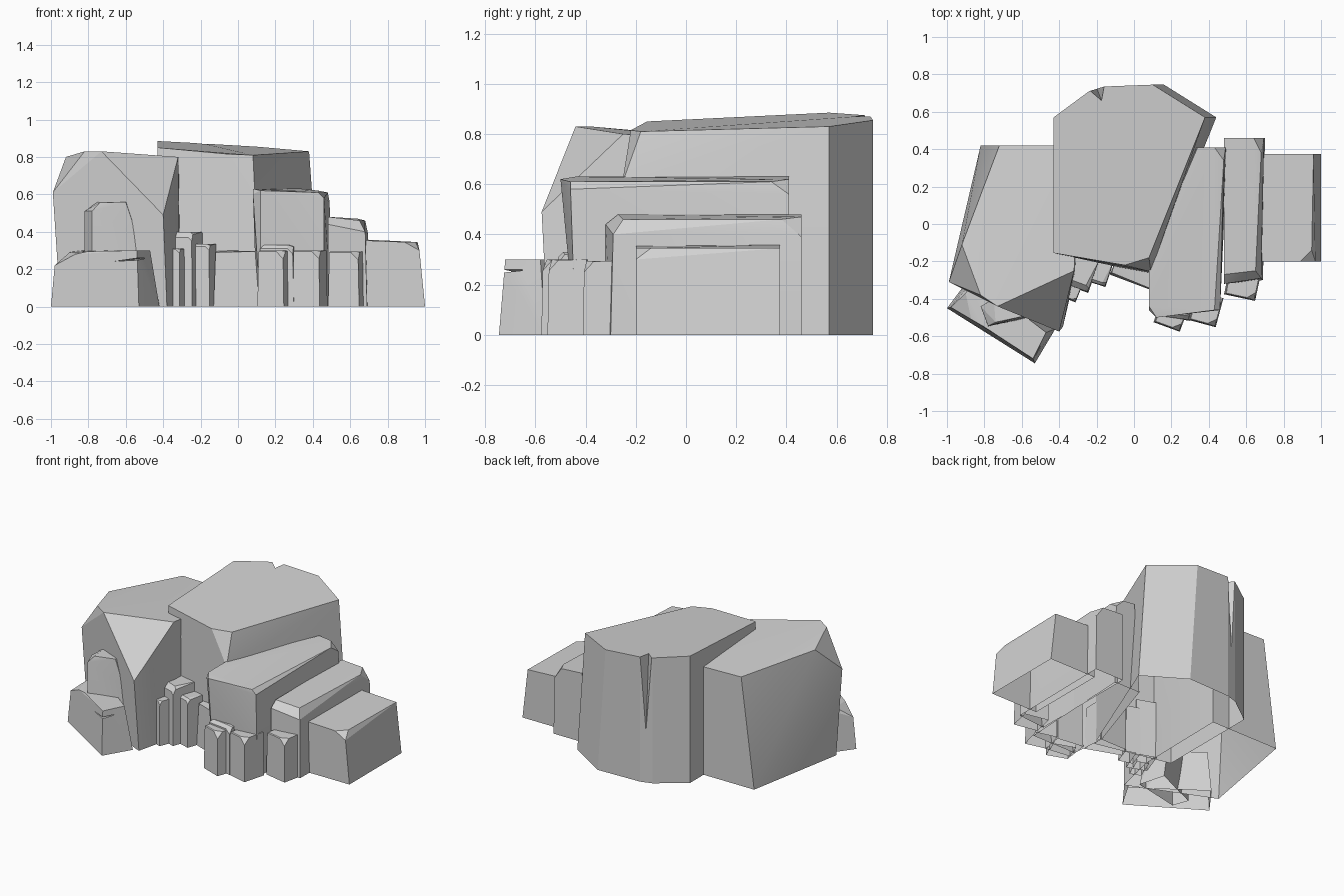
import bpy
import bmesh
import math
from mathutils import Matrix, Vector

default_cube = bpy.data.objects.get("Cube")
if default_cube:
    bpy.data.objects.remove(default_cube, do_unlink=True)

stone = bpy.data.materials.new("stone_grey")
stone.use_nodes = True
stone.diffuse_color = (0.65, 0.65, 0.65, 1)
stone.node_tree.nodes["Principled BSDF"].inputs["Base Color"].default_value = stone.diffuse_color


def hull_object(name, points):
    """Wrap a closed faceted solid around a few corner points."""
    bm = bmesh.new()
    for point in points:
        bm.verts.new(point)
    result = bmesh.ops.convex_hull(bm, input=bm.verts)
    unused = {v for v in result["geom_interior"] if isinstance(v, bmesh.types.BMVert)}
    bmesh.ops.delete(bm, geom=list(unused), context="VERTS")
    bmesh.ops.dissolve_limit(bm, angle_limit=math.radians(4), verts=bm.verts, edges=bm.edges)
    bmesh.ops.recalc_face_normals(bm, faces=bm.faces)
    mesh = bpy.data.meshes.new(name)
    bm.to_mesh(mesh)
    bm.free()
    mesh.materials.append(stone)
    obj = bpy.data.objects.new(name, mesh)
    bpy.context.collection.objects.link(obj)
    return obj


def select_only(obj):
    bpy.ops.object.select_all(action="DESELECT")
    obj.select_set(True)
    bpy.context.view_layer.objects.active = obj


def rock(name, base, top, notch=None):
    """Hull from a ground outline and raised corners, open underneath."""
    obj = hull_object(name, [(x, y, 0) for x, y in base] + top)
    select_only(obj)
    if notch:
        cutter = hull_object(name + "_cutter", notch)
        cutter.hide_render = True
        cut = obj.modifiers.new("notch", "BOOLEAN")
        cut.operation = "DIFFERENCE"
        cut.solver = "EXACT"
        cut.object = cutter
        bpy.ops.object.modifier_apply(modifier=cut.name)
        bpy.data.objects.remove(cutter, do_unlink=True)
    bm = bmesh.new()
    bm.from_mesh(obj.data)
    ground = [f for f in bm.faces if all(abs(v.co.z) < 0.001 for v in f.verts)]
    bmesh.ops.delete(bm, geom=ground, context="FACES")
    bm.to_mesh(obj.data)
    bm.free()
    bpy.ops.object.shade_smooth_by_angle(angle=math.radians(14))
    return obj


def pillar(name, x, y, width, depth, height, turn, lip=0.005, clip=0.04):
    """Small upright stone with a front lip and a clipped right corner."""
    spin = Matrix.Rotation(math.radians(turn), 3, "Z")
    half, deep = width / 2, depth / 2
    inner, front = half * 0.93, -deep * 0.95

    def place(u, v, z):
        corner = spin @ Vector((u, v, 0))
        return (x + corner.x, y + corner.y, z)

    base = [place(u, v, 0)[:2] for u in (-half, half) for v in (-deep, deep)]
    top = [place(u, deep, height) for u in (-inner, inner)]
    top += [place(-inner + lip, front + lip, height), place(-inner, front, height - lip)]
    top += [place(inner - clip, front + lip, height), place(inner - clip, front, height - lip)]
    top += [place(inner, front + clip, height - lip / 2), place(inner, front, height - lip - clip)]
    return rock(name, base, top)


# Tall central boulder with a crack in its back
rock("central_boulder",
     [(-0.43, -0.15), (0.1, -0.27), (0.44, 0.57), (0.16, 0.745),
      (-0.16, 0.735), (-0.24, 0.71), (-0.43, 0.57)],
     [(-0.43, -0.155, 0.85), (-0.05, -0.22, 0.815), (0.08, -0.18, 0.81),
      (0.09, -0.255, 0.6), (0.38, 0.57, 0.83), (0.1, 0.745, 0.855), (-0.16, 0.735, 0.87),
      (-0.24, 0.71, 0.875), (-0.43, 0.57, 0.885)],
     notch=[(-0.25, 0.72, 0.95), (-0.15, 0.76, 0.95), (-0.17, 0.65, 0.95), (-0.2, 0.73, 0.3)])

# Broad boulder on the right-hand side of the pile
rock("broad_boulder",
     [(-0.95, -0.3), (-0.38, -0.55), (-0.31, -0.25), (-0.3, 0.42), (-0.82, 0.42)],
     [(-0.99, -0.31, 0.61), (-0.92, -0.11, 0.8), (-0.82, -0.38, 0.83), (-0.73, -0.44, 0.83),
      (-0.4, -0.575, 0.49), (-0.32, -0.25, 0.8), (-0.3, 0.42, 0.75), (-0.72, 0.42, 0.76)])

# Low block in front of it, with a thin crack
rock("low_block",
     [(-1, -0.45), (-0.53, -0.745), (-0.42, -0.56), (-0.85, -0.25)],
     [(-0.98, -0.445, 0.22), (-0.87, -0.51, 0.28), (-0.8, -0.55, 0.295), (-0.54, -0.72, 0.3),
      (-0.47, -0.58, 0.3), (-0.85, -0.29, 0.3), (-0.9, -0.37, 0.29)],
     notch=[(-0.68, -0.65, 0.24), (-0.5, -0.75, 0.265), (-0.5, -0.75, 0.25), (-0.5, -0.62, 0.258)])

# Leaning slab between the two
rock("leaning_slab",
     [(-0.82, -0.44), (-0.78, -0.55), (-0.45, -0.48), (-0.5, -0.3)],
     [(-0.82, -0.44, 0.51), (-0.78, -0.545, 0.51), (-0.74, -0.525, 0.555),
      (-0.75, -0.4, 0.56), (-0.6, -0.495, 0.56), (-0.54, -0.49, 0.38), (-0.58, -0.3, 0.56)])

# Long stepped ledges descending to the left
rock("upper_ledge",
     [(0.12, -0.44), (0.46, -0.44), (0.5, 0.41), (0.3, 0.41), (0.1, -0.2)],
     [(0.08, -0.46, 0.6), (0.08, -0.44, 0.63), (0.12, -0.5, 0.62), (0.43, -0.46, 0.61),
      (0.46, -0.46, 0.58), (0.48, 0.34, 0.61), (0.49, 0.41, 0.56), (0.43, 0.41, 0.62),
      (0.34, 0.41, 0.63), (0.08, -0.2, 0.63)])
rock("middle_ledge",
     [(0.48, -0.32), (0.69, -0.3), (0.7, 0.46), (0.48, 0.46)],
     [(0.48, -0.32, 0.44), (0.48, -0.27, 0.48), (0.65, -0.25, 0.46), (0.68, -0.29, 0.4),
      (0.68, 0.38, 0.46), (0.695, 0.46, 0.39), (0.64, 0.46, 0.47), (0.48, 0.46, 0.48)])
rock("lower_ledge",
     [(0.64, -0.2), (1, -0.2), (1, 0.375), (0.64, 0.375)],
     [(0.64, -0.2, 0.355), (0.89, -0.2, 0.345), (0.95, -0.14, 0.345),
      (0.97, -0.2, 0.3), (0.96, 0.375, 0.345), (0.64, 0.375, 0.36)])

# Thin skirt against the foot of the central boulder
rock("foot_slab",
     [(-0.13, -0.27), (0.11, -0.36), (0.11, -0.2), (-0.1, -0.2)],
     [(-0.12, -0.26, 0.29), (0.1, -0.35, 0.295), (0.1, -0.2, 0.3), (-0.1, -0.2, 0.3)])

# Small pillars in the recess
pillar("recess_pillar_tall", -0.28, -0.26, 0.14, 0.18, 0.4, -20, lip=0.03, clip=0.02)
pillar("recess_pillar_front", -0.32, -0.33, 0.08, 0.16, 0.31, -22, clip=0.02)
pillar("recess_pillar_side", -0.18, -0.26, 0.1, 0.13, 0.335, -18, lip=0.015, clip=0.02)

# Small pillars at the feet of the ledges
pillar("ledge_pillar_back", 0.215, -0.43, 0.19, 0.15, 0.33, -8, lip=0.02, clip=0.03)
pillar("ledge_pillar_front", 0.2, -0.48, 0.15, 0.15, 0.3, -20)
pillar("ledge_pillar_middle", 0.385, -0.455, 0.15, 0.16, 0.3, -15)
pillar("ledge_pillar_outer", 0.58, -0.32, 0.17, 0.15, 0.295, -12)
